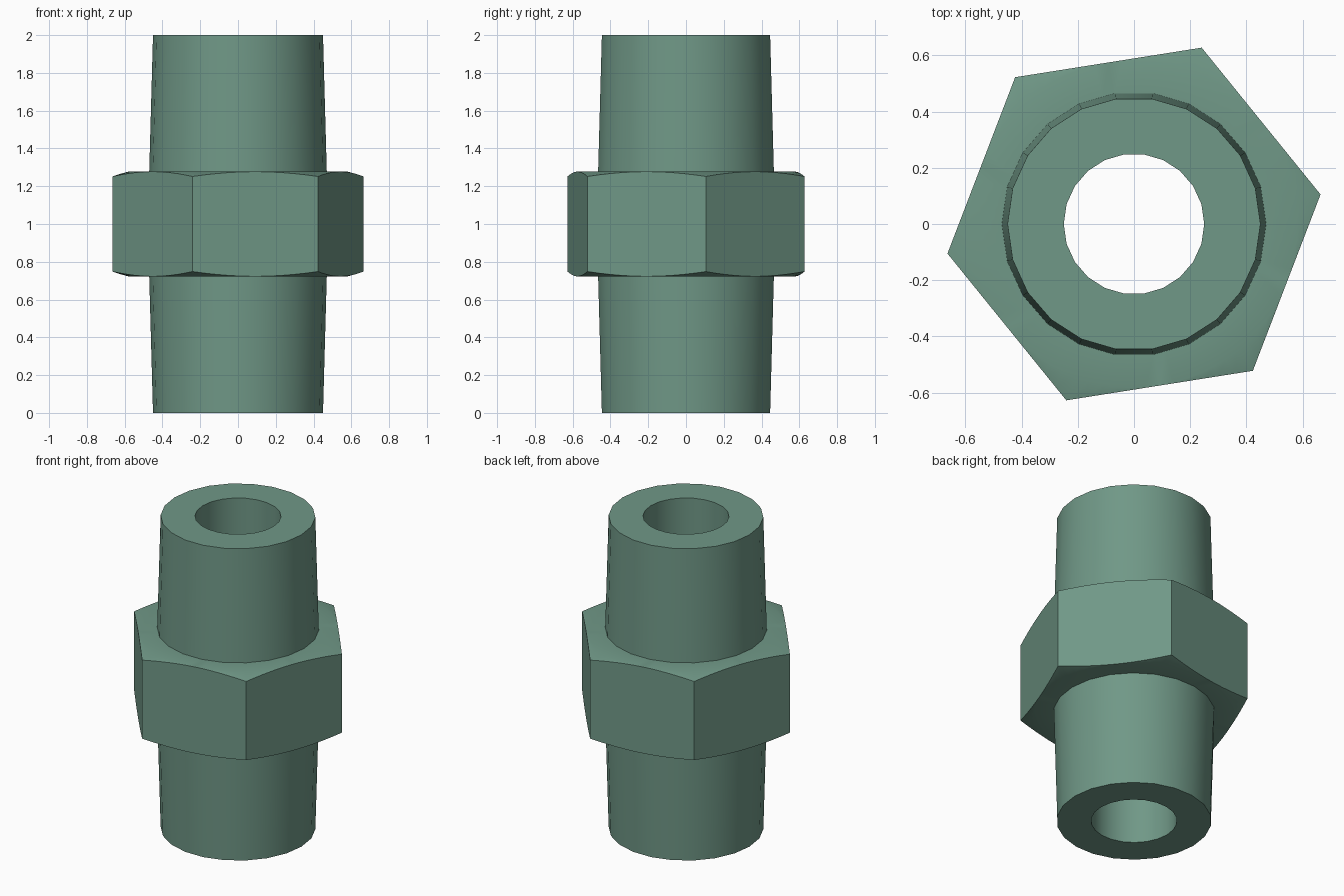
import bpy, bmesh
from math import cos, pi, radians, sin

if "Cube" in bpy.data.objects:
    bpy.data.objects.remove(bpy.data.objects["Cube"], do_unlink=True)

COLOUR = (0.162, 0.314, 0.242, 1)
mat = bpy.data.materials.new("muted green")
mat.use_nodes = True
mat.diffuse_color = COLOUR
mat.node_tree.nodes["Principled BSDF"].inputs["Base Color"].default_value = COLOUR

MID = 1.0            # height of the plane of symmetry
HALF_NUT = 0.277
APOTHEM = 0.582      # centre of the nut to each flat
SLOPE = 0.28         # fall of the corner chamfer


def skin(name, rings):
    """Join successive rings of points with faces."""
    bm = bmesh.new()
    loops = [[bm.verts.new(p) for p in ring] for ring in rings]
    for a, b in zip(loops, loops[1:]):
        n = len(a)
        for i in range(n):
            j = (i + 1) % n
            bm.faces.new((a[i], a[j], b[j], b[i]))
    bmesh.ops.remove_doubles(bm, verts=bm.verts, dist=0.0001)
    bmesh.ops.recalc_face_normals(bm, faces=bm.faces)
    mesh = bpy.data.meshes.new(name)
    bm.to_mesh(mesh)
    bm.free()
    mesh.materials.append(mat)
    obj = bpy.data.objects.new(name, mesh)
    bpy.context.collection.objects.link(obj)
    bpy.ops.object.select_all(action="DESELECT")
    obj.select_set(True)
    bpy.context.view_layer.objects.active = obj
    bpy.ops.object.shade_smooth_by_angle(angle=radians(30))
    return obj


def circle(radius, z, count, phase=0.0):
    angles = [phase + 2 * pi * i / count for i in range(count)]
    return [(radius * cos(a), radius * sin(a), z) for a in angles]


# Hexagonal nut, its corners cut by a shallow cone
PER_SIDE = 12
COUNT = 6 * PER_SIDE
TURN = radians(9)


def hexagon(side):
    ring = []
    for i in range(COUNT):
        a = 2 * pi * i / COUNT
        r = APOTHEM / cos(a % (pi / 3) - pi / 6)
        z = MID + side * (HALF_NUT - SLOPE * (r - APOTHEM))
        ring.append((r * cos(a + TURN), r * sin(a + TURN), z))
    return ring


top, low = MID + HALF_NUT, MID - HALF_NUT
skin("hex_nut", [
    circle(0.46, low, COUNT, TURN), circle(APOTHEM, low, COUNT, TURN), hexagon(-1),
    hexagon(1), circle(APOTHEM, top, COUNT, TURN), circle(0.46, top, COUNT, TURN),
])

# Tapered pipe ends, each with half of the through bore
profile = [(0.25, 0), (0.25, 1), (0.45, 1), (0.47, HALF_NUT)]
for name, side in (("upper_pipe_end", 1), ("lower_pipe_end", -1)):
    end = skin(name, [circle(r, MID + side * h, 22) for r, h in profile])
    # Open shell: make the flat end face point away from the nut
    rim = max(end.data.polygons, key=lambda p: abs(p.normal.z))
    if rim.normal.z * side < 0:
        end.data.flip_normals()
